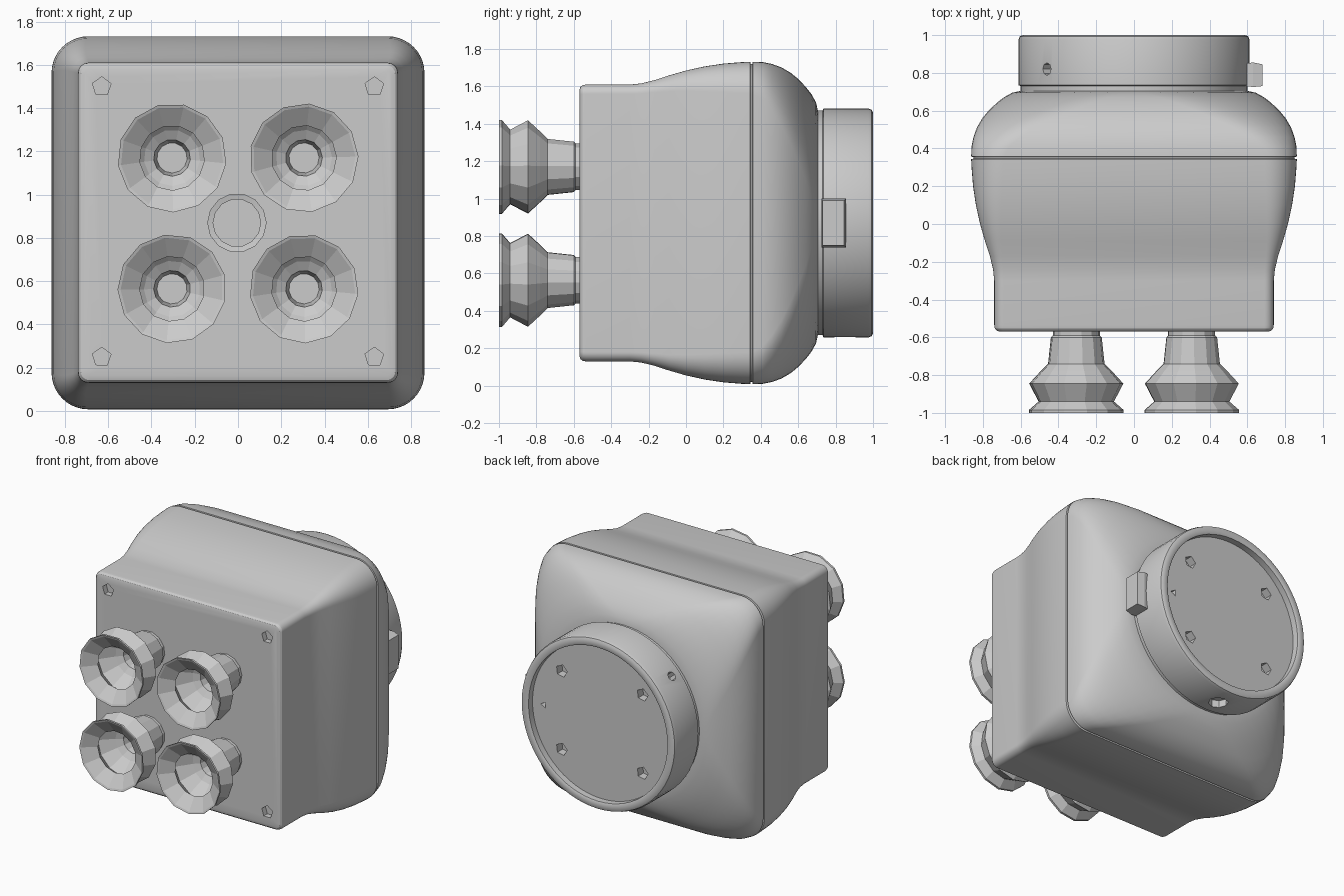
import bpy, bmesh, math
from mathutils import Matrix, Vector

if "Cube" in bpy.data.objects:
    bpy.data.objects.remove(bpy.data.objects["Cube"])

CZ = 0.87  # height of the main axis


def finish(bm, name, angle=None):
    bmesh.ops.remove_doubles(bm, verts=bm.verts, dist=1e-5)
    bmesh.ops.recalc_face_normals(bm, faces=bm.faces)
    me = bpy.data.meshes.new(name)
    bm.to_mesh(me)
    bm.free()
    ob = bpy.data.objects.new(name, me)
    bpy.context.collection.objects.link(ob)
    if angle:
        smooth(ob, angle)
    return ob


def smooth(ob, angle):
    bpy.ops.object.select_all(action='DESELECT')
    ob.select_set(True)
    bpy.context.view_layer.objects.active = ob
    bpy.ops.object.shade_smooth_by_angle(angle=math.radians(angle))


def skin(bm, loops):
    """Bridge equal-length point loops and cap both ends."""
    rows = [[bm.verts.new(p) for p in loop] for loop in loops]
    n = len(rows[0])
    for a, b in zip(rows, rows[1:]):
        for i in range(n):
            j = (i + 1) % n
            bm.faces.new((a[i], a[j], b[j], b[i]))
    bm.faces.new(rows[0])
    bm.faces.new(rows[-1])


def lathe(bm, profile, x, z, sides, turn=0.0):
    """Turn (radius, y) points about an axis running along y."""
    skin(bm, [[(x + r * math.cos(turn + math.tau * i / sides), y,
                z + r * math.sin(turn + math.tau * i / sides))
               for i in range(sides)] for r, y in profile])


def rounded_square(y, half, rad, seg=10):
    c = half - rad
    pts = []
    for k, (sx, sz) in enumerate(((1, 1), (-1, 1), (-1, -1), (1, -1))):
        for i in range(seg + 1):
            a = (k + i / seg) * math.pi / 2
            pts.append((sx * c + rad * math.cos(a), y, CZ + sz * c + rad * math.sin(a)))
    return pts


def cut(target, bm):
    """Subtract a cutter mesh and throw the cutter away."""
    cutter = finish(bm, "cutter")
    cutter.hide_render = True
    mod = target.modifiers.new("cut", 'BOOLEAN')
    mod.operation = 'DIFFERENCE'
    mod.solver = 'EXACT'
    mod.object = cutter
    bpy.context.view_layer.objects.active = target
    bpy.ops.object.modifier_apply(modifier=mod.name)
    bpy.data.objects.remove(cutter)


# Housing: (y, half width, corner radius), front to back with a seam groove
bm = bmesh.new()
sections = [
    (-0.570, 0.710, 0.030), (-0.565, 0.727, 0.040), (-0.553, 0.737, 0.048),
    (-0.535, 0.740, 0.050), (-0.30, 0.740, 0.050), (-0.24, 0.746, 0.054),
    (-0.17, 0.763, 0.065), (-0.09, 0.789, 0.085), (0.0, 0.815, 0.11),
    (0.10, 0.837, 0.135), (0.20, 0.852, 0.155), (0.30, 0.860, 0.168),
    (0.343, 0.862, 0.17), (0.346, 0.850, 0.165), (0.354, 0.850, 0.165),
    (0.357, 0.862, 0.175), (0.41, 0.860, 0.20), (0.46, 0.850, 0.25),
    (0.51, 0.832, 0.31), (0.56, 0.803, 0.38), (0.60, 0.770, 0.44),
    (0.64, 0.728, 0.50), (0.67, 0.690, 0.55), (0.695, 0.645, 0.60),
    (0.705, 0.600, 0.59)]
skin(bm, [rounded_square(*s) for s in sections])
housing = finish(bm, "housing")

# Front screw holes and central port
bm = bmesh.new()
for x in (-0.63, 0.63):
    for z in (0.25, 1.5):
        lathe(bm, [(0.045, -0.7), (0.045, -0.53)], x, z, 5, 0.3)
lathe(bm, [(0.135, -0.7), (0.135, -0.555), (0.11, -0.55), (0.11, -0.50)], -0.005, CZ, 14)
cut(housing, bm)
smooth(housing, 30)

# Rear mounting flange with a recessed plate
bm = bmesh.new()
lathe(bm, [(0.0001, 0.69), (0.60, 0.69), (0.60, 0.73), (0.612, 0.735), (0.612, 0.975),
           (0.605, 0.993), (0.59, 1.0), (0.56, 1.0), (0.55, 0.995), (0.55, 0.95),
           (0.0001, 0.95)], 0, CZ, 64)
flange = finish(bm, "rear_flange")

# Plate bolt holes, locating hole and the holes through the flange side
bm = bmesh.new()
for x in (-0.32, 0.32):
    for z in (-0.28, 0.28):
        lathe(bm, [(0.045, 0.89), (0.045, 1.1)], x, CZ + z, 5, 0.5)
lathe(bm, [(0.025, 0.91), (0.025, 1.1)], 0.46, CZ, 3)
for ang, rad, y in ((139, 0.033, 0.82), (270, 0.065, 0.85)):
    d = Vector((math.cos(math.radians(ang)), 0, math.sin(math.radians(ang))))
    m = Matrix.Translation(d * 0.63 + Vector((0, y, CZ))) @ d.to_track_quat('Z', 'Y').to_matrix().to_4x4()
    bmesh.ops.create_cone(bm, cap_ends=True, segments=8, radius1=rad, radius2=rad,
                          depth=0.14, matrix=m)
cut(flange, bm)
smooth(flange, 30)

# Side connector on the flange
bm = bmesh.new()
skin(bm, [[(x, y0, CZ - h), (x, y1, CZ - h), (x, y1, CZ + h), (x, y0, CZ + h)]
          for x, y0, y1, h in ((0.56, 0.735, 0.845, 0.13), (0.63, 0.725, 0.855, 0.13),
                               (0.68, 0.73, 0.845, 0.12))])
finish(bm, "side_connector")

# Four low-poly bellows suction cups, outside then inside of the profile
cup = [(0.125, -0.56), (0.125, -0.59), (0.135, -0.60), (0.15, -0.74), (0.19, -0.78),
       (0.25, -0.845), (0.20, -0.94), (0.252, -0.985), (0.252, -1.0), (0.238, -0.995),
       (0.15, -0.935), (0.215, -0.845), (0.13, -0.765), (0.085, -0.74), (0.07, -0.66),
       (0.0001, -0.66)]
for x, side in ((-0.305, "left"), (0.305, "right")):
    for z, level in ((0.565, "lower"), (1.17, "upper")):
        bm = bmesh.new()
        lathe(bm, cup, x, z, 13, x + z)
        finish(bm, f"suction_cup_{level}_{side}")
